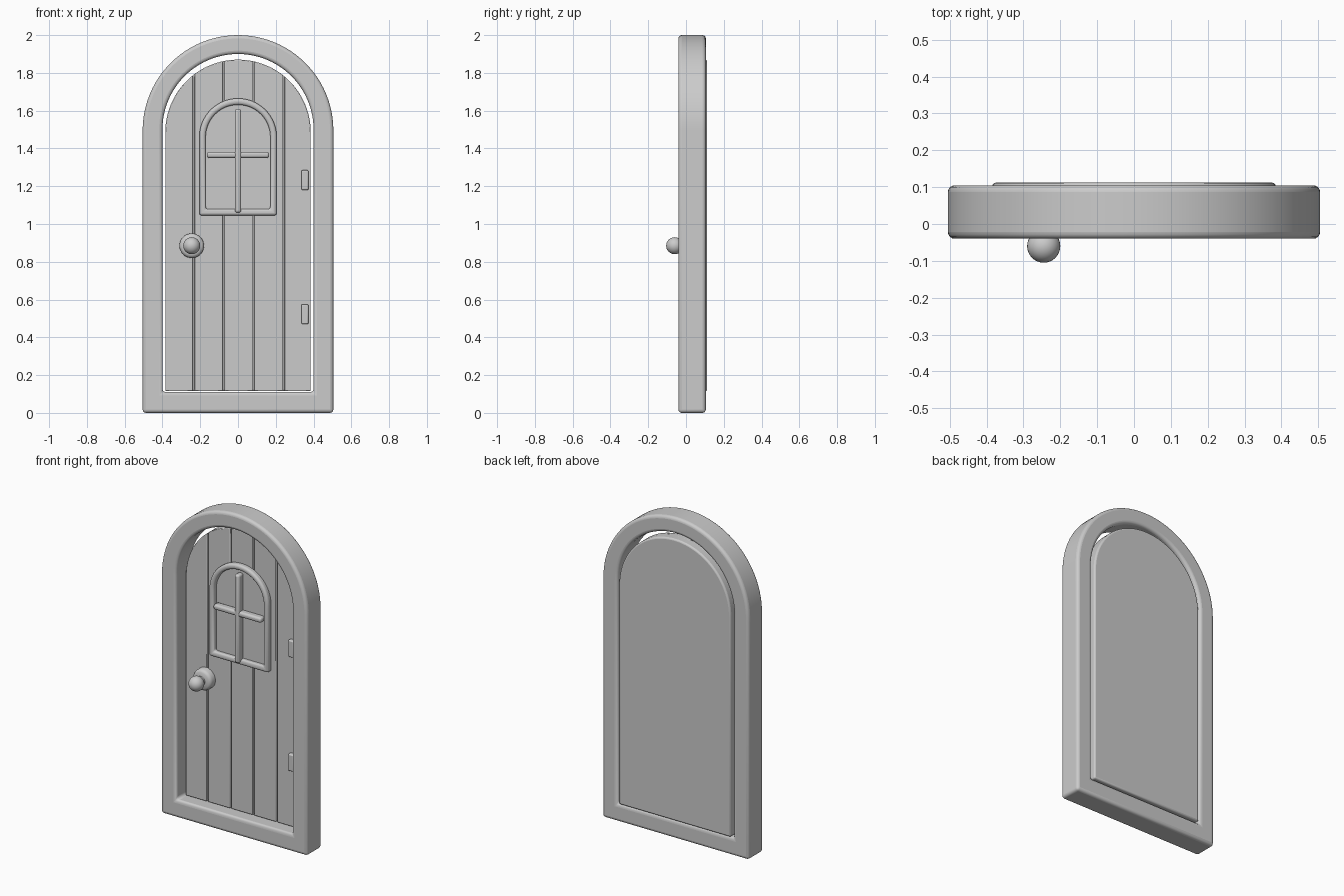
import bpy, bmesh, math

cube = bpy.data.objects.get("Cube")
if cube:
    bpy.data.objects.remove(cube, do_unlink=True)

grey = bpy.data.materials.new("plain grey")
grey.use_nodes = True
grey.diffuse_color = (0.6, 0.6, 0.6, 1)
grey.node_tree.nodes["Principled BSDF"].inputs["Base Color"].default_value = (0.6, 0.6, 0.6, 1)


def finish(name, bm, bevel=0, segments=3):
    bmesh.ops.recalc_face_normals(bm, faces=bm.faces)
    mesh = bpy.data.meshes.new(name)
    bm.to_mesh(mesh)
    bm.free()
    obj = bpy.data.objects.new(name, mesh)
    bpy.context.collection.objects.link(obj)
    mesh.materials.append(grey)
    if bevel:
        mod = obj.modifiers.new("rounded edges", 'BEVEL')
        mod.width, mod.segments = bevel, segments
        mod.limit_method, mod.angle_limit = 'ANGLE', math.radians(35)
    bpy.ops.object.select_all(action='DESELECT')
    obj.select_set(True)
    bpy.context.view_layer.objects.active = obj
    bpy.ops.object.shade_smooth_by_angle(angle=math.radians(35))
    return obj


def arch(r, bottom, top, x0=None, x1=None, steps=48):
    """Round-topped outline, optionally limited to the strip x0..x1."""
    x0 = -r if x0 is None else x0
    x1 = r if x1 is None else x1
    a0, a1 = math.acos(x1 / r), math.acos(x0 / r)
    pts = [(x0, bottom), (x1, bottom)]
    for i in range(steps + 1):
        a = a0 + (a1 - a0) * i / steps
        pts.append((r * math.cos(a), top - r + r * math.sin(a)))
    return pts


def solid(name, pts, y0, y1, bevel=0, segments=3):
    bm = bmesh.new()
    front = [bm.verts.new((x, y0, z)) for x, z in pts]
    back = [bm.verts.new((x, y1, z)) for x, z in pts]
    bm.faces.new(front)
    bm.faces.new(back)
    for i in range(len(pts)):
        j = (i + 1) % len(pts)
        bm.faces.new((front[i], front[j], back[j], back[i]))
    return finish(name, bm, bevel, segments)


def ring(name, outer, inner, y0, y1, bevel, segments=4):
    bm = bmesh.new()
    loops = [[bm.verts.new((x, y, z)) for x, z in pts]
             for pts, y in ((outer, y0), (outer, y1), (inner, y1), (inner, y0))]
    n = len(outer)
    for k in range(4):
        a, b = loops[k], loops[(k + 1) % 4]
        for i in range(n):
            j = (i + 1) % n
            bm.faces.new((a[i], a[j], b[j], b[i]))
    return finish(name, bm, bevel, segments)


def box(name, x0, x1, y0, y1, z0, z1, bevel):
    return solid(name, [(x0, z0), (x1, z0), (x1, z1), (x0, z1)], y0, y1, bevel)


# Surrounding arched frame
ring("door_frame", arch(0.505, 0, 2), arch(0.4, 0.11, 1.9), -0.04, 0.105, 0.018)

# Door leaf: backing slab with planks in front, leaving narrow grooves
R, BOTTOM, TOP = 0.385, 0.115, 1.87
solid("door_back", arch(R, BOTTOM, TOP), 0.048, 0.112, 0.01)
edges = [-R, -0.235, -0.075, 0.082, 0.242, R]
for i in range(5):
    x0 = edges[i] + (0.004 if i > 0 else 0)
    x1 = edges[i + 1] - (0.004 if i < 4 else 0)
    solid(f"plank_{i + 1}", arch(R, BOTTOM, TOP, x0, x1, 16), 0.035, 0.07, 0.004, 2)

# Window: pane, moulding and crossbars
solid("window_pane", arch(0.185, 1.075, 1.645), 0.03, 0.045)
ring("window_moulding", arch(0.205, 1.045, 1.665), arch(0.171, 1.079, 1.631), 0.002, 0.045, 0.014)
box("window_bar_upright", -0.017, 0.017, -0.016, 0.034, 1.06, 1.61, 0.012)
box("window_bar_cross", -0.165, 0.165, -0.012, 0.034, 1.35, 1.382, 0.012)

# Hinges
for name, z in (("lower_hinge", 0.47), ("upper_hinge", 1.18)):
    box(name, 0.335, 0.373, 0.012, 0.05, z, z + 0.105, 0.007)

# Knob: turned base with stem, then the ball
KX, KZ = -0.245, 0.885
profile = [(0, 0.04), (0.065, 0.04), (0.065, 0.005), (0.06, -0.006), (0.05, -0.012),
           (0.028, -0.015), (0.022, -0.03), (0.022, -0.06), (0, -0.06)]
bm = bmesh.new()
verts = [bm.verts.new((KX + r, y, KZ)) for r, y in profile]
lines = [bm.edges.new(pair) for pair in zip(verts, verts[1:])]
bmesh.ops.spin(bm, geom=verts + lines, cent=(KX, 0, KZ), axis=(0, 1, 0),
               angle=math.tau, steps=40, use_merge=True)
bmesh.ops.remove_doubles(bm, verts=bm.verts, dist=0.0001)
finish("knob_base", bm)

bm = bmesh.new()
bmesh.ops.create_uvsphere(bm, u_segments=32, v_segments=16, radius=0.045)
bmesh.ops.translate(bm, verts=bm.verts, vec=(KX, -0.06, KZ))
finish("knob_ball", bm)
